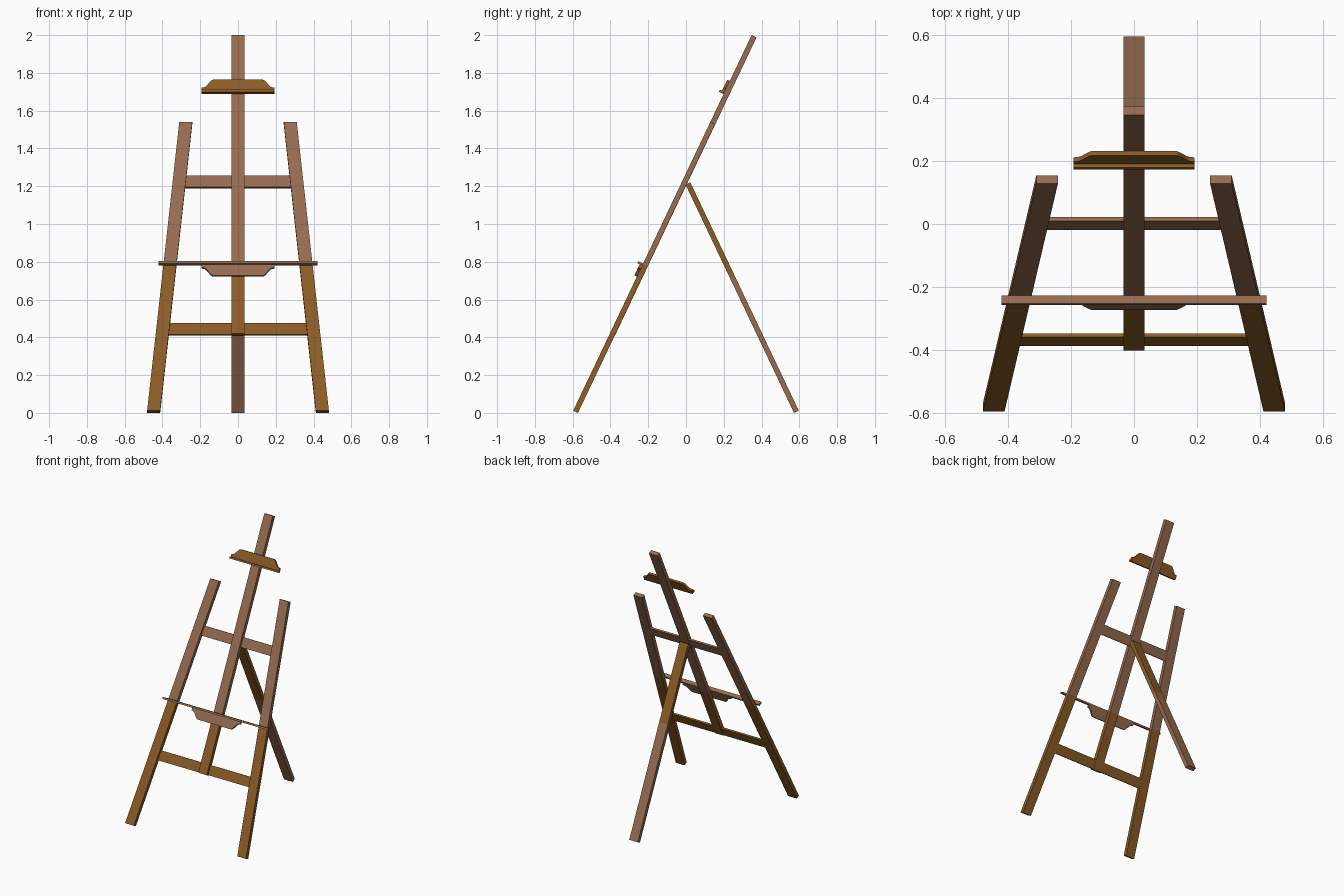
import bpy, bmesh, math
from mathutils import Matrix, Vector

if "Cube" in bpy.data.objects:
    bpy.data.objects.remove(bpy.data.objects["Cube"])

A = math.atan(0.475)            # lean of the frame from vertical
C, S = math.cos(A), math.sin(A)
T = 0.028                       # timber thickness


def material(name, col):
    m = bpy.data.materials.new(name)
    m.diffuse_color = (*col, 1)
    m.use_nodes = True
    m.node_tree.nodes["Principled BSDF"].inputs["Base Color"].default_value = m.diffuse_color
    return m


RED = material("reddish_brown_wood", (0.305, 0.147, 0.080))
GOLD = material("golden_brown_wood", (0.262, 0.107, 0.0194))

# Local axes: x across, y outwards from the face, z up along the lean
FRONT = Matrix(((1, 0, 0, 0), (0, -C, S, -0.597), (0, S, C, 0.012), (0, 0, 0, 1)))
REAR = Matrix.Rotation(math.pi, 4, 'Z') @ FRONT


def h(z):
    """World height on the outer face -> distance along the lean."""
    return (z - 0.012) / C


def board(name, outline, p0, p1, low, high=None, split=None, frame=FRONT):
    """Extrude an (x, v) outline through the depth; optional colour change at split."""
    bm = bmesh.new()
    f = bm.faces.new([bm.verts.new((x, p0, v)) for x, v in outline])
    r = bmesh.ops.extrude_face_region(bm, geom=[f])
    bmesh.ops.translate(bm, vec=(0, p1 - p0, 0),
                        verts=[g for g in r['geom'] if isinstance(g, bmesh.types.BMVert)])
    if split is not None:
        bmesh.ops.bisect_plane(bm, geom=bm.verts[:] + bm.edges[:] + bm.faces[:],
                               plane_co=Vector((0, 0, split)), plane_no=Vector((0, 0, 1)))
        for f in bm.faces:
            f.material_index = int(f.calc_center_median().z > split)
    bmesh.ops.transform(bm, matrix=frame, verts=bm.verts)
    bmesh.ops.recalc_face_normals(bm, faces=bm.faces)
    me = bpy.data.meshes.new(name)
    bm.to_mesh(me)
    bm.free()
    me.materials.append(low)
    if high:
        me.materials.append(high)
    ob = bpy.data.objects.new(name, me)
    bpy.context.collection.objects.link(ob)
    return ob


def rect(w, v0, v1):
    return [(-w, v0), (w, v0), (w, v1), (-w, v1)]


def ogee(v, sign):
    """Bracket outline: flat on the holder, S-curved shoulders on the other side."""
    half = [(0.192, 0), (0.192, 0.018)]
    for i in range(9):
        t = i / 8
        half.append((0.182 - 0.052 * t, 0.020 + 0.045 * (1 - math.cos(math.pi * t)) / 2))
    pts = half + [(-x, y) for x, y in reversed(half)]
    return [(x, v + sign * y) for x, y in pts]


CUT = h(0.788)

# Front legs
for s, side in ((-1, "left"), (1, "right")):
    board("front_leg_" + side,
          [(s * 0.412, 0), (s * 0.481, 0), (s * 0.311, h(1.54)), (s * 0.242, h(1.54))],
          -T, 0, GOLD, RED, CUT)

# Centre mast
board("mast", rect(0.034, h(0.42), h(2.0)), -T - 0.001, 0, GOLD, RED, CUT)

# Crossbars, set towards the back of the legs
board("upper_crossbar", rect(0.30, h(1.201), h(1.262)), -T + 0.0005, -0.015, RED)
board("lower_crossbar", rect(0.385, h(0.422), h(0.483)), -T + 0.0005, -0.015, GOLD)

# Canvas tray with its bracket below
board("tray", rect(0.422, h(0.780), h(0.791)), 0, 0.028, RED)
board("tray_bracket", ogee(h(0.780), -1), 0, 0.015, RED)

# Canvas clamp with its bracket above
board("clamp_lip", rect(0.192, h(1.688), h(1.699)), 0, 0.028, GOLD)
board("clamp_bracket", ogee(h(1.699), 1), 0, 0.015, GOLD)

# Rear leg
board("rear_leg", rect(0.034, 0, h(1.22)), -T, 0, RED, GOLD, h(0.73), REAR)
